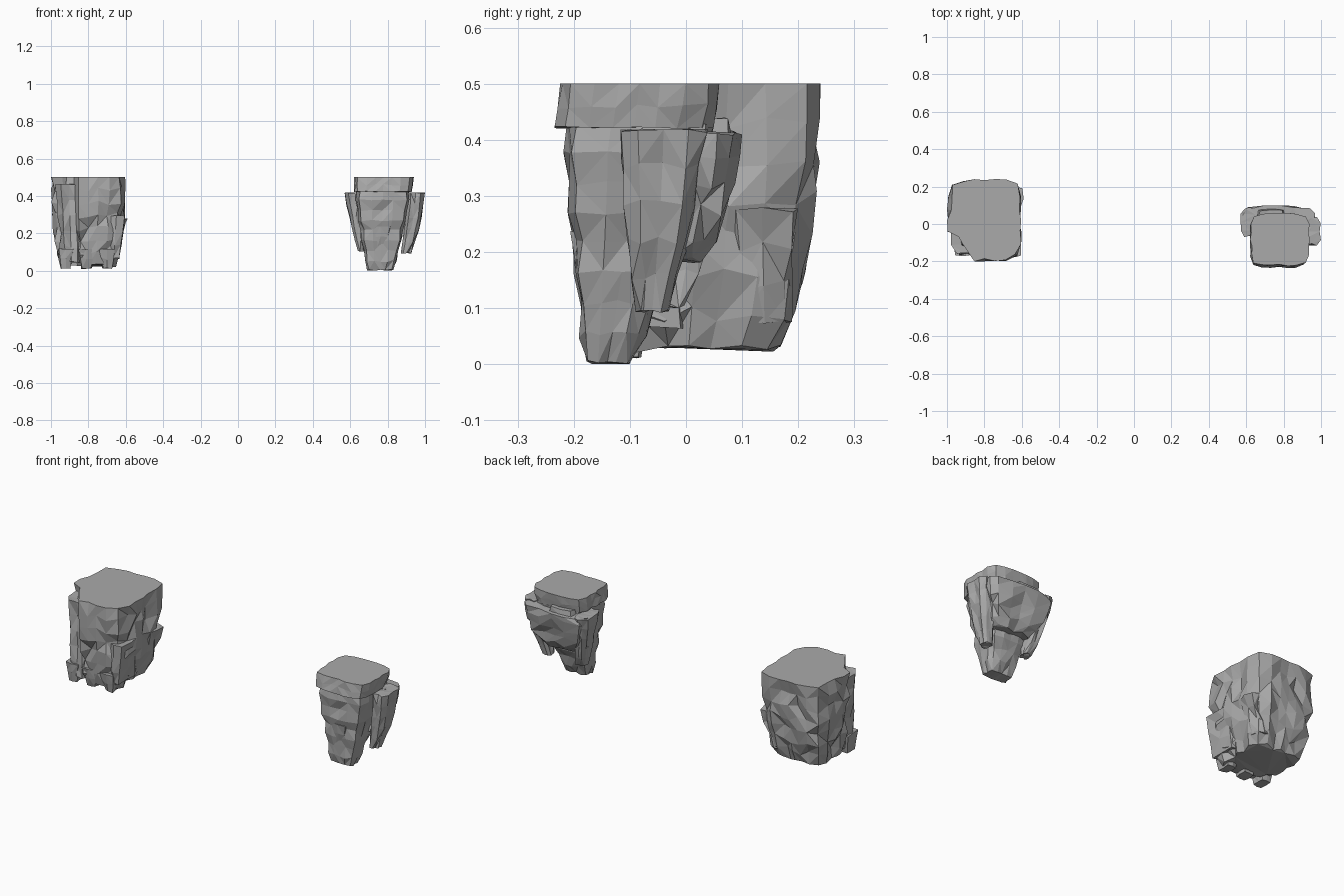
import bpy, bmesh, random
from math import cos, sin, tau
from mathutils import Vector

random.seed(7)

cube = bpy.data.objects.get("Cube")
if cube:
    bpy.data.objects.remove(cube, do_unlink=True)

# One plain stone colour
stone = bpy.data.materials.new("grey stone")
stone.use_nodes = True
stone_grey = (0.4, 0.4, 0.4, 1)
stone.diffuse_color = stone_grey
shader = stone.node_tree.nodes["Principled BSDF"]
shader.inputs["Base Color"].default_value = stone_grey


def rounded_square(sides, notch):
    """Unit outline with blunt corners; the front right corner is drawn in by the notch factor."""
    outline = []
    for side in range(sides):
        angle = tau * side / sides
        point = Vector((cos(angle), sin(angle)))
        point /= (abs(point.x) ** 6 + abs(point.y) ** 6) ** (1 / 6)
        if max(point.x, point.y) < -0.3:
            point *= notch
        outline.append(point)
    return outline


def rock(name, top, foot, heights, rough=0.01, rings=5, sides=12,
         curve=1, notch=1, ledge=0, flat_top=False):
    """Faceted stone from a top rectangle down to a foot rectangle (left, right, front, back).

    curve above one keeps the sides upright before they taper; ledge pushes out every other ring.
    """
    foot_z, top_z = heights
    bm = bmesh.new()
    loops = []
    for ring in range(rings + 1):
        fraction = ring / rings
        left, right, front, back = (a + (b - a) * fraction ** curve
                                    for a, b in zip(top, foot))
        centre = Vector((left + right, front + back)) / 2
        half = Vector((right - left, back - front)) / 2
        if ring % 2:
            half += Vector((ledge, ledge))
        level = top_z + (foot_z - top_z) * fraction
        loop = []
        for point in rounded_square(sides, notch):
            # Chips only bite inward, so each stone keeps its overall size
            chip = rough * 2 * random.random() ** 2
            place = centre + point * half - point.normalized() * chip
            drop = random.uniform(-rough, rough)
            if ring == rings:
                drop = abs(drop)
            elif ring == 0:
                drop = 0 if flat_top else -abs(drop)
            loop.append(bm.verts.new((place.x, place.y, level + drop)))
        loops.append(loop)

    # Facets split along a random diagonal
    for upper, lower in zip(loops, loops[1:]):
        for side in range(sides):
            after = (side + 1) % sides
            quad = [upper[side], lower[side], lower[after], upper[after]]
            if random.random() < 0.5:
                quad = quad[1:] + quad[:1]
            a, b, c, d = quad
            bm.faces.new((a, b, c))
            bm.faces.new((a, c, d))
    caps = [bm.faces.new(loops[0]), bm.faces.new(loops[-1])]
    bmesh.ops.triangulate(bm, faces=caps)
    bmesh.ops.recalc_face_normals(bm, faces=bm.faces)

    mesh = bpy.data.meshes.new(name)
    bm.to_mesh(mesh)
    bm.free()
    mesh.materials.append(stone)
    obj = bpy.data.objects.new(name, mesh)
    bpy.context.collection.objects.link(obj)


# Wide boulder, nearly upright, with one corner broken away
rock("wide_boulder", top=(-1, -.6, -.2, .24), foot=(-.95, -.65, -.16, .17),
     heights=(.02, .5), rough=.016, rings=7, sides=24, curve=3, notch=.7, flat_top=True)

# Lower shoulder standing in the broken corner
rock("corner_shoulder", top=(-.98, -.83, -.16, .06), foot=(-.95, -.83, -.17, .05),
     heights=(.04, .47), rough=.012)

# Shards leaning out of the inner flank
rock("back_flank_shard", top=(-.68, -.59, .07, .2), foot=(-.72, -.64, .09, .19),
     heights=(.07, .28), rings=3, sides=8)
rock("front_flank_slab", top=(-.7, -.6, -.18, 0), foot=(-.7, -.63, -.17, 0),
     heights=(.06, .3), rings=3, sides=8)

# Broken toes under the boulder's front edge
for number, middle in enumerate((-.92, -.81, -.7)):
    rock(f"boulder_toe_{number}", top=(middle - .05, middle + .05, -.18, -.06),
         foot=(middle - .03, middle + .03, -.16, -.08),
         heights=(.01, .12), rough=.006, rings=2, sides=8)

# Tapering spire: overhanging cap above a layered column
rock("spire_cap", top=(.62, .94, -.225, .06), foot=(.62, .93, -.235, .05),
     heights=(.42, .5), rough=.006, rings=2, sides=24, flat_top=True)
rock("spire_column", top=(.63, .92, -.215, .05), foot=(.69, .83, -.18, -.1),
     heights=(0, .43), rough=.007, rings=8, sides=16, curve=1.3, ledge=.006)
rock("spire_front_wedge", top=(.7, .82, -.21, -.15), foot=(.74, .79, -.19, -.15),
     heights=(.12, .24), rough=.004, rings=2, sides=8)

# Collar of stones wrapped round the back and both sides of the spire
rock("back_collar", top=(.58, .97, -.05, .1), foot=(.67, .9, -.1, .03),
     heights=(.18, .42), rough=.012, sides=16, curve=2)
rock("back_collar_ledge", top=(.66, .8, 0, .08), foot=(.64, .83, 0, .09),
     heights=(.36, .44), rough=.006, rings=2, sides=8)
rock("left_collar", top=(.9, 1, -.12, .04), foot=(.87, .93, -.09, -.03),
     heights=(.09, .42), rough=.008, curve=1.5)
rock("right_collar", top=(.57, .66, -.07, .09), foot=(.64, .7, -.06, 0),
     heights=(.1, .42), rough=.008, curve=1.3)
